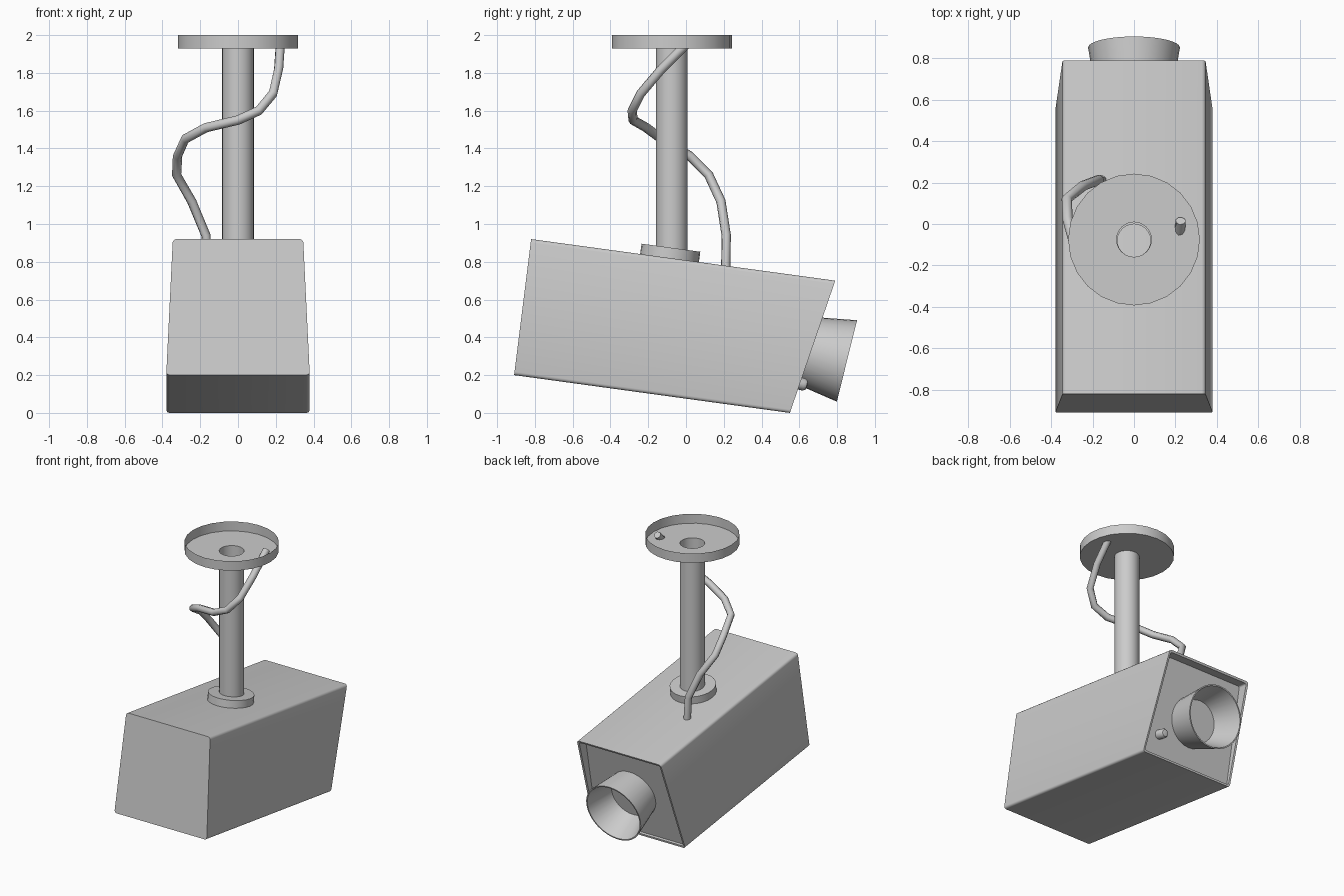
import bpy, bmesh, math
from mathutils import Vector

if "Cube" in bpy.data.objects:
    bpy.data.objects.remove(bpy.data.objects["Cube"])


def finish(name, bm, angle=35):
    bmesh.ops.recalc_face_normals(bm, faces=bm.faces)
    me = bpy.data.meshes.new(name)
    bm.to_mesh(me)
    bm.free()
    ob = bpy.data.objects.new(name, me)
    bpy.context.collection.objects.link(ob)
    bpy.ops.object.select_all(action='DESELECT')
    ob.select_set(True)
    bpy.context.view_layer.objects.active = ob
    bpy.ops.object.shade_smooth_by_angle(angle=math.radians(angle))
    return ob


def lathe(name, profile, origin=(0, 0, 0), axis=(0, 0, 1), sides=24):
    """Revolve (radius, distance) pairs about an axis through origin."""
    bm = bmesh.new()
    vs = [bm.verts.new((r, 0, s)) for r, s in profile]
    es = [bm.edges.new(p) for p in zip(vs, vs[1:])]
    bmesh.ops.spin(bm, geom=vs + es, cent=(0, 0, 0), axis=(0, 0, 1),
                   angle=math.tau, steps=sides, use_duplicate=False)
    bmesh.ops.remove_doubles(bm, verts=bm.verts, dist=1e-4)
    ob = finish(name, bm)
    ob.rotation_mode = 'QUATERNION'
    ob.rotation_quaternion = Vector(axis).to_track_quat('Z', 'Y')
    ob.location = origin
    return ob


def section(bm, bottom, top, inset=0.0, r=0.018):
    """Tapered rounded cross-section between two (y, z) edges."""
    b, t = Vector((0, *bottom)), Vector((0, *top))
    h = (t - b).length
    wb, wt = 0.38 - inset, 0.345 - inset
    loop = []
    for sx, sv, start in ((1, 0, -90), (1, 1, 0), (-1, 1, 90), (-1, 0, 180)):
        for k in range(4):
            a = math.radians(start + 30 * k)
            v = (h - r if sv else r) + r * math.sin(a)
            w = wb + (wt - wb) * v / h
            p = b.lerp(t, v / h)
            p.x = sx * (w - r) + r * math.cos(a)
            loop.append(bm.verts.new(p))
    return loop


# Tapered, tilted housing with a recessed lens panel
bm = bmesh.new()
loops = [section(bm, (-0.91, 0.20), (-0.82, 0.92)),
         section(bm, (0.55, 0.0), (0.79, 0.70)),
         section(bm, (0.553, 0.014), (0.783, 0.686), 0.014, 0.012),
         section(bm, (0.535, 0.018), (0.71, 0.695), 0.014, 0.012)]
for a, b in zip(loops, loops[1:]):
    for i in range(len(a)):
        j = (i + 1) % len(a)
        bm.faces.new((a[i], a[j], b[j], b[i]))
bm.faces.new(loops[0])
bm.faces.new(loops[-1])
finish("housing", bm)

# Flared lens hood with recessed glass, and a small knob beside it
aim = (0, 0.97, -0.24)
lathe("lens_hood", [(0.178, -0.26), (0.222, 0), (0.213, 0), (0.15, -0.2), (0, -0.2)],
      (0, 0.852, 0.275), aim, 32)
lathe("indicator_knob", [(0.033, -0.06), (0.033, 0.02), (0.024, 0.035), (0, 0.04)],
      (0.26, 0.605, 0.155), aim, 16)

# Collar, hollow pole and open ceiling dish
lathe("collar", [(0.157, -0.02), (0.157, 0.06), (0.08, 0.06)],
      (0, -0.088, 0.815), (0, 0.136, 0.99))
lathe("pole", [(0.084, 0.80), (0.084, 1.93)], (0, -0.075, 0))
lathe("ceiling_dish", [(0.084, 1.93), (0.318, 1.93), (0.318, 2.0)], (0, -0.075, 0))

# Cable winding around the pole
path = [(-0.155, 0.21, 0.74), (-0.17, 0.213, 0.94), (-0.245, 0.185, 1.12),
        (-0.325, 0.12, 1.26), (-0.32, 0.02, 1.36), (-0.28, -0.13, 1.45),
        (-0.17, -0.21, 1.51), (0, -0.28, 1.55), (0.11, -0.285, 1.60),
        (0.185, -0.24, 1.69), (0.215, -0.13, 1.82), (0.225, 0.015, 1.965)]
cu = bpy.data.curves.new("cable", 'CURVE')
cu.dimensions = '3D'
cu.bevel_depth = 0.025
cu.bevel_resolution = 2
cu.use_fill_caps = True
sp = cu.splines.new('POLY')
sp.points.add(len(path) - 1)
for p, co in zip(sp.points, path):
    p.co = (*co, 1)
sp.use_smooth = True
bpy.context.collection.objects.link(bpy.data.objects.new("cable", cu))
